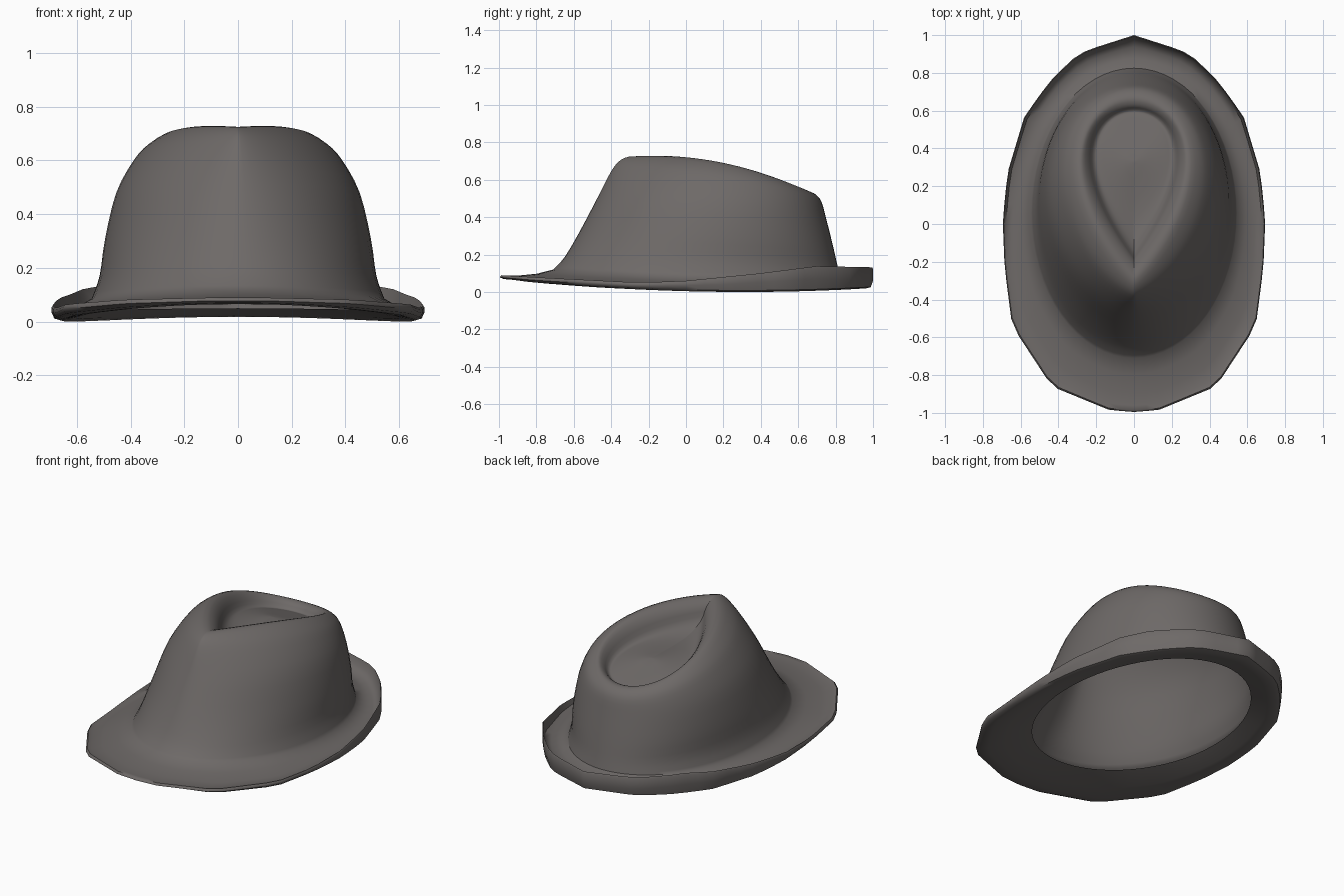
import bpy, bmesh, math

if "Cube" in bpy.data.objects:
    bpy.data.objects.remove(bpy.data.objects["Cube"])

N = 64  # steps around the hat, t = 0 at the front, pi at the back

felt = bpy.data.materials.new("dark grey felt")
felt.diffuse_color = (0.155, 0.142, 0.137, 1)
felt.use_nodes = True
felt.node_tree.nodes["Principled BSDF"].inputs["Base Color"].default_value = felt.diffuse_color


def quad3(c, zf, zs, zb):
    """Height around a ring from its front, side and back heights."""
    return zs - (zb - zf) / 2 * c + ((zf + zb) / 2 - zs) * c * c


def ring(yf, yb, w, m, zf, zs, zb):
    """Oval (m = 0) to teardrop (m = 1) loop with its point at the front."""
    m = max(m, 0)
    peak = max(math.sin(k * .01) * math.sin(k * .005) ** m for k in range(1, 315))
    pts = []
    for j in range(N):
        t = 2 * math.pi * j / N
        c, s = math.cos(t), math.sin(t)
        x = w * s * abs(math.sin(t / 2)) ** m / peak
        pts.append((x, (yf + yb) / 2 - (yb - yf) / 2 * c, quad3(c, zf, zs, zb)))
    return pts


def catmull(rows, steps):
    """Smooth in-between rows."""
    out = []
    for i in range(len(rows) - 1):
        p = [rows[max(0, min(len(rows) - 1, i + k))] for k in (-1, 0, 1, 2)]
        for q in range(steps):
            u = q / steps
            out.append([.5 * (2*b + (c-a)*u + (2*a-5*b+4*c-d)*u*u + (3*b-a-3*c+d)*u**3)
                        for a, b, c, d in zip(*p)])
    return out + [rows[-1]]


def lerp_table(tab, v):
    for (a, za), (b, zb) in zip(tab, tab[1:]):
        if v <= b:
            return za + (zb - za) * max(0, v - a) / (b - a)
    return tab[-1][1]


# crown rows from the pinched dent outwards: y front, y back, half width, pinch, z front/side/back
crown_rows = [
    (.32, .34, .01, .8, .578, .578, .576),
    (.02, .56, .16, .8, .575, .572, .51),
    (-.14, .60, .21, 1, .62, .585, .50),
    (-.20, .625, .245, 1, .69, .652, .525),
    (-.28, .66, .285, .8, .725, .692, .535),
    (-.35, .695, .345, .6, .705, .66, .52),
    (-.40, .725, .395, .4, .645, .60, .48),
    (-.47, .75, .455, .2, .51, .48, .39),
    (-.57, .785, .495, .1, .32, .31, .25),
    (-.65, .81, .515, 0, .185, .17, .14),
    (-.71, .825, .545, 0, .12, .085, .08),
]
rings = [ring(*r) for r in catmull(crown_rows, 3)]
base = rings[-1]

# angular brim outline, right half from front to back
half = [(0, -.995), (.13, -.985), (.435, -.86), (.645, -.54), (.685, -.23), (.695, .02),
        (.67, .27), (.58, .57), (.45, .75), (.33, .87), (.25, .92), (0, 1)]
ang = [(math.atan2(x, -y), (x, y)) for x, y in half]


def outline(j):
    """Point on the angular brim outline at step j."""
    t = 2 * math.pi * j / N
    sgn = 1 if t <= math.pi else -1
    t = min(t, 2 * math.pi - t)
    a = min(max(math.atan2(.69 * math.sin(t), math.cos(t)), 0), math.pi)
    for (a0, p), (a1, q) in zip(ang, ang[1:]):
        if a <= a1 + 1e-6:
            dx, dy = math.sin(a), -math.cos(a)
            ex, ey = q[0] - p[0], q[1] - p[1]
            r = (p[0] * ey - p[1] * ex) / (dx * ey - dy * ex)
            return sgn * r * dx, r * dy
    return 0, 1


out = [outline(j) for j in range(N)]
edge_top = [(-1, .09), (-.8, .078), (-.25, .05), (0, .06), (.4, .10), (.7, .138), (1, .132)]
edge_low = [(-1, .078), (-.8, .062), (-.25, .03), (.2, .04), (.7, .07), (1, .06)]


def brim_ring(f, heights=None, table=None):
    """Loop a fraction f of the way from the crown base to the brim outline."""
    pts = []
    for j in range(N):
        c = math.cos(2 * math.pi * j / N)
        (bx, by, _), (ox, oy) = base[j], out[j]
        z = lerp_table(table, oy) if table else quad3(c, *heights)
        pts.append((bx + (ox - bx) * f, by + (oy - by) * f, z))
    return pts


# brim: top side, curled rim, underside in to the head opening
rings += [
    brim_ring(.3, (.098, .06, .065)),
    brim_ring(.65, (.088, .042, .065)),
    brim_ring(.88, (.087, .045, .095)),
    brim_ring(.97, table=edge_top),
    brim_ring(1, table=[(y, z - .008) for y, z in edge_top]),
    brim_ring(1, table=edge_low),
    brim_ring(.93, (.07, .012, .026)),
    brim_ring(.75, (.066, .004, .018)),
    brim_ring(.4, (.066, .014, .03)),
    ring(-.66, .79, .515, 0, .085, .05, .05),
]

# skin the rings into one felt shell
bm = bmesh.new()
loops = [[bm.verts.new(p) for p in r] for r in rings]
bm.faces.new(loops[0])
for a, b in zip(loops, loops[1:]):
    for j in range(N):
        k = (j + 1) % N
        bm.faces.new((a[j], b[j], b[k], a[k]))
me = bpy.data.meshes.new("felt_hat")
bm.to_mesh(me)
bm.free()
me.materials.append(felt)
hat = bpy.data.objects.new("felt_hat", me)
bpy.context.collection.objects.link(hat)
bpy.context.view_layer.objects.active = hat
hat.select_set(True)
bpy.ops.object.shade_smooth_by_angle(angle=math.radians(50))
